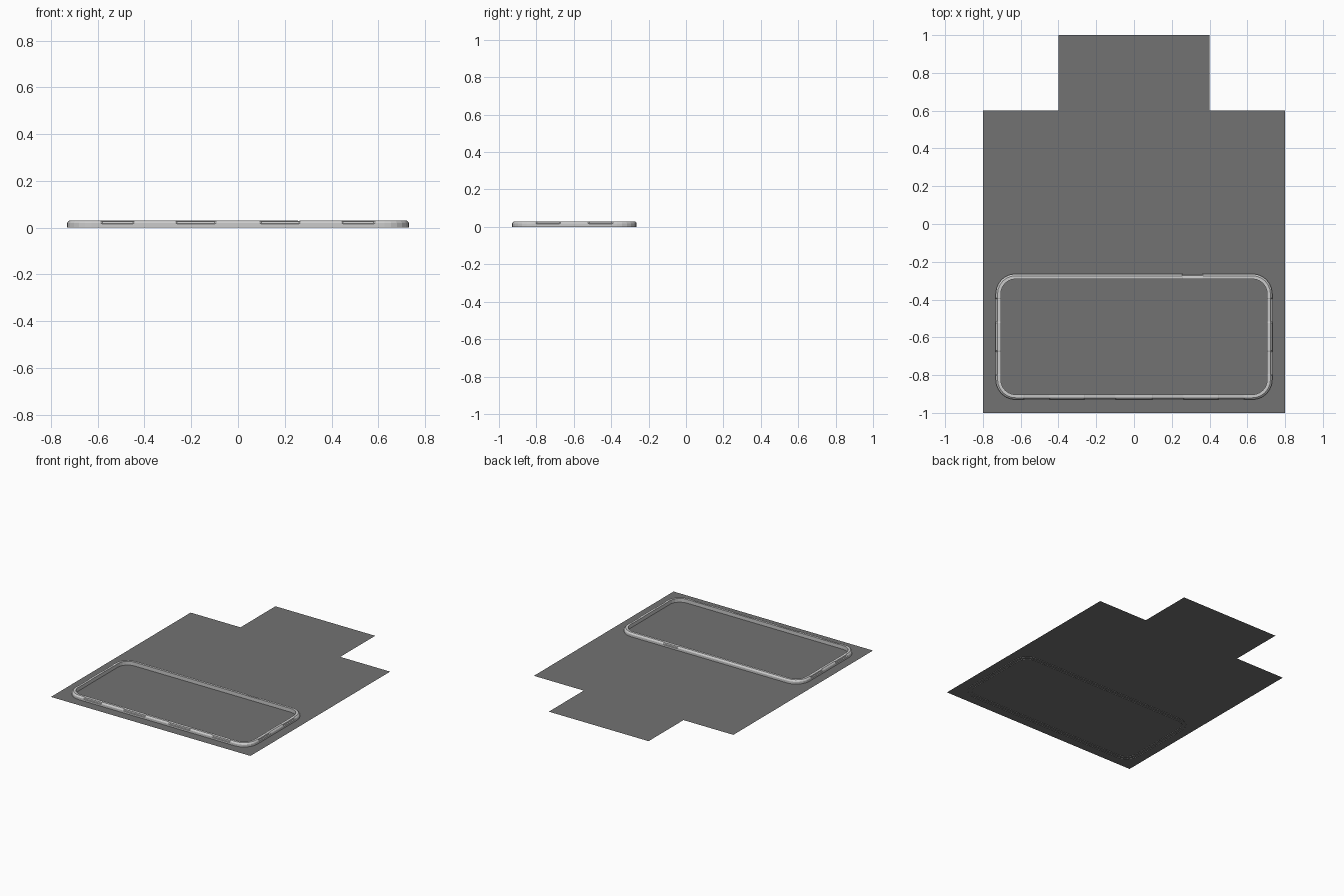
import bpy, bmesh, math

if "Cube" in bpy.data.objects:
    bpy.data.objects.remove(bpy.data.objects["Cube"])

def make_object(name, bm):
    mesh = bpy.data.meshes.new(name)
    bm.to_mesh(mesh)
    bm.free()
    ob = bpy.data.objects.new(name, mesh)
    bpy.context.collection.objects.link(ob)
    return ob

# Flat floor sheet: wide rectangle with a narrower tab at the back
bm = bmesh.new()
FLOOR_Z = 0.003
rows = [(-1, (-0.8, -0.4, 0.4, 0.8)), (0.6, (-0.8, -0.4, 0.4, 0.8)), (1, (-0.4, 0.4))]
v = [[bm.verts.new((x, y, FLOOR_Z)) for x in xs] for y, xs in rows]
for i in range(3):
    bm.faces.new((v[0][i], v[0][i + 1], v[1][i + 1], v[1][i]))
bm.faces.new((v[1][1], v[1][2], v[2][1], v[2][0]))
floor = make_object("floor_sheet", bm)
mat = bpy.data.materials.new("dark_grey")
mat.diffuse_color = (0.17, 0.17, 0.17, 1)
mat.use_nodes = True
mat.node_tree.nodes["Principled BSDF"].inputs["Base Color"].default_value = mat.diffuse_color
floor.data.materials.append(mat)

# Rounded rectangular rim with chipped outer edge
CX, CY, HX, HY, R = 0.0, -0.597, 0.732, 0.333, 0.105
ARC = 6
LONG_CHIPS = [(-0.58, -0.45), (-0.26, -0.10), (0.10, 0.26), (0.45, 0.58)]
SHORT_CHIPS = [(-0.20, -0.08), (0.08, 0.20)]
PLAIN = [(0, 0), (0, 0.019), (0.003, 0.024), (0.010, 0.030), (0.027, 0.030), (0.027, 0)]
CHIPPED = [(0, 0), (0, 0.016), (0.007, 0.018), (0.009, 0.027), (0.027, 0.029), (0.027, 0)]

# Path stations: position, outward direction, profile
stations = []
sides = [(-90, HX, HY, LONG_CHIPS), (0, HY, HX, SHORT_CHIPS),
         (90, HX, HY, [(0.26, 0.36)]), (180, HY, HX, SHORT_CHIPS)]
for deg, half, dist, chips in sides:
    a = math.radians(deg)
    nx, ny = math.cos(a), math.sin(a)
    tx, ty = -ny, nx
    sign = -1 if deg == 90 else 1
    spans = sorted(tuple(sorted((s * sign, e * sign))) for s, e in chips)
    for s, e in spans:
        for t, prof in ((s - 0.006, PLAIN), (s, CHIPPED), (e, CHIPPED), (e + 0.006, PLAIN)):
            stations.append((CX + nx * dist + tx * t, CY + ny * dist + ty * t, nx, ny, prof))
    # corner at the end of this side
    cx = CX + nx * (dist - R) + tx * (half - R)
    cy = CY + ny * (dist - R) + ty * (half - R)
    for k in range(ARC + 1):
        b = a + math.pi / 2 * k / ARC
        c, s_ = math.cos(b), math.sin(b)
        stations.append((cx + c * R, cy + s_ * R, c, s_, PLAIN))

bm = bmesh.new()
rings = [[bm.verts.new((x - nx * d, y - ny * d, z)) for d, z in prof]
         for x, y, nx, ny, prof in stations]
for i, ring in enumerate(rings):
    nxt = rings[(i + 1) % len(rings)]
    for j in range(len(ring) - 1):
        bm.faces.new((ring[j], nxt[j], nxt[j + 1], ring[j + 1]))
bmesh.ops.recalc_face_normals(bm, faces=bm.faces)
make_object("raised_rim", bm)
